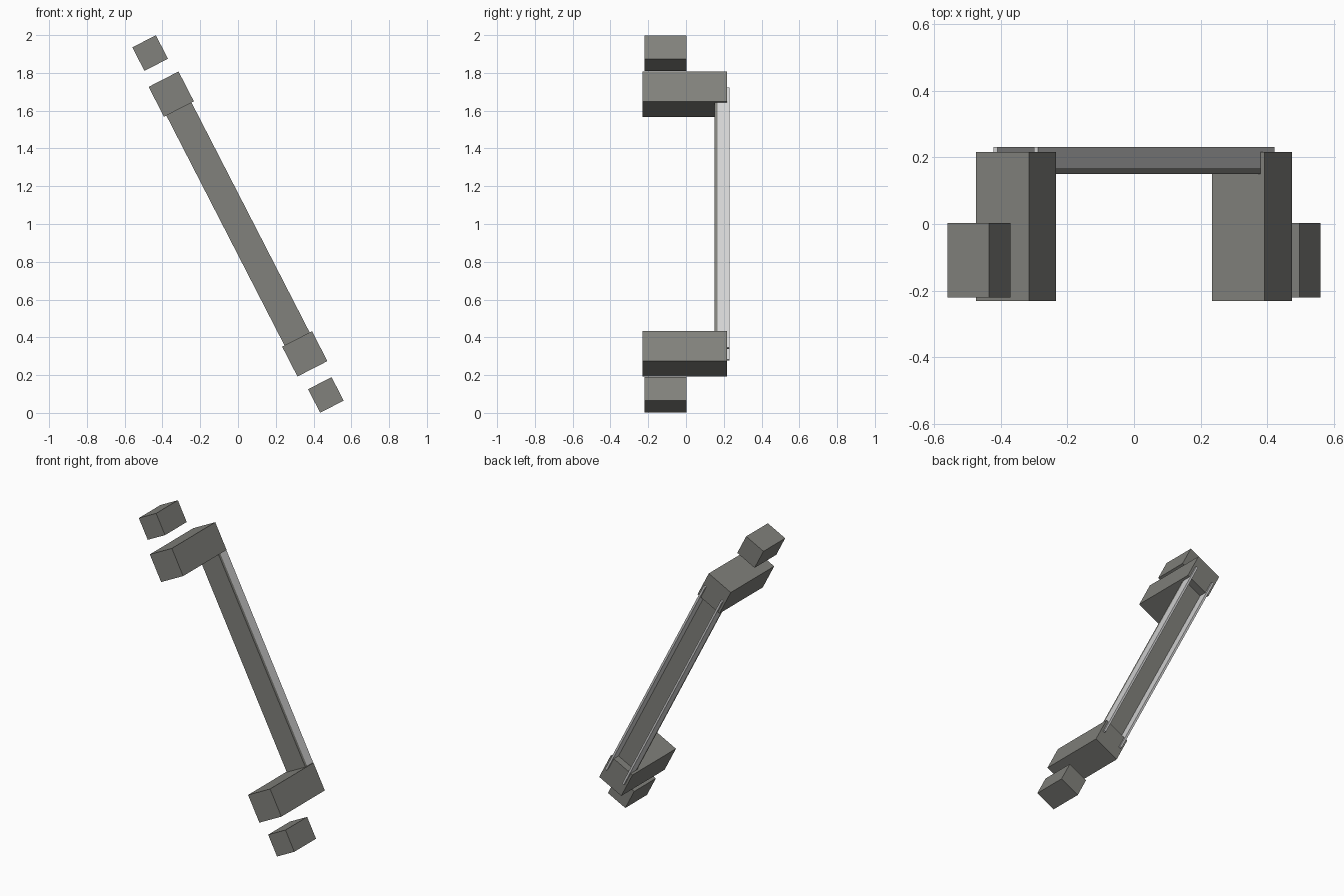
import bpy
import math
from mathutils import Matrix, Vector

cube = bpy.data.objects.get("Cube")
if cube:
    bpy.data.objects.remove(cube, do_unlink=True)


def make_material(name, color):
    mat = bpy.data.materials.new(name)
    mat.use_nodes = True
    mat.diffuse_color = color
    mat.node_tree.nodes["Principled BSDF"].inputs["Base Color"].default_value = color
    return mat


dark = make_material("dark warm grey", (0.22, 0.22, 0.2, 1))
light = make_material("light grey", (0.65, 0.65, 0.65, 1))

# Everything leans sideways about the middle of the handle
lean = Matrix.Translation((0, 0, 1)) @ Matrix.Rotation(math.radians(-27.2), 4, "Y")


def box(name, x, y, z, mat):
    """Box from (min, max) ranges along the leaning axes."""
    low, high = Vector((x[0], y[0], z[0])), Vector((x[1], y[1], z[1]))
    bpy.ops.mesh.primitive_cube_add(size=1)
    obj = bpy.context.object
    obj.name = name
    obj.data.transform(lean @ Matrix.Translation((low + high) / 2)
                       @ Matrix.Diagonal((*(high - low), 1)))
    obj.data.materials.append(mat)
    return obj


bar_half, bar_end, rail = 0.075, 0.775, 0.013

# Channel bar: front plate with two thin rails behind it
box("bar_plate", (-bar_half, bar_half), (0.15, 0.168), (-bar_end, bar_end), dark)
for name, side in (("left_rail", 1), ("right_rail", -1)):
    x = sorted((side * bar_half, side * (bar_half - rail)))
    box(name, x, (0.168, 0.23), (-bar_end, bar_end), light)

# Mounting blocks and the loose end cubes, at both ends
for name, end in (("upper", 1), ("lower", -1)):
    mid = end * 0.773
    box(name + "_block", (-0.089, 0.089), (-0.23, 0.216), (mid - 0.089, mid + 0.089), dark)
    mid = end * 1.0175
    box(name + "_end_cube", (-0.07, 0.07), (-0.22, 0.003), (mid - 0.07, mid + 0.07), dark)
